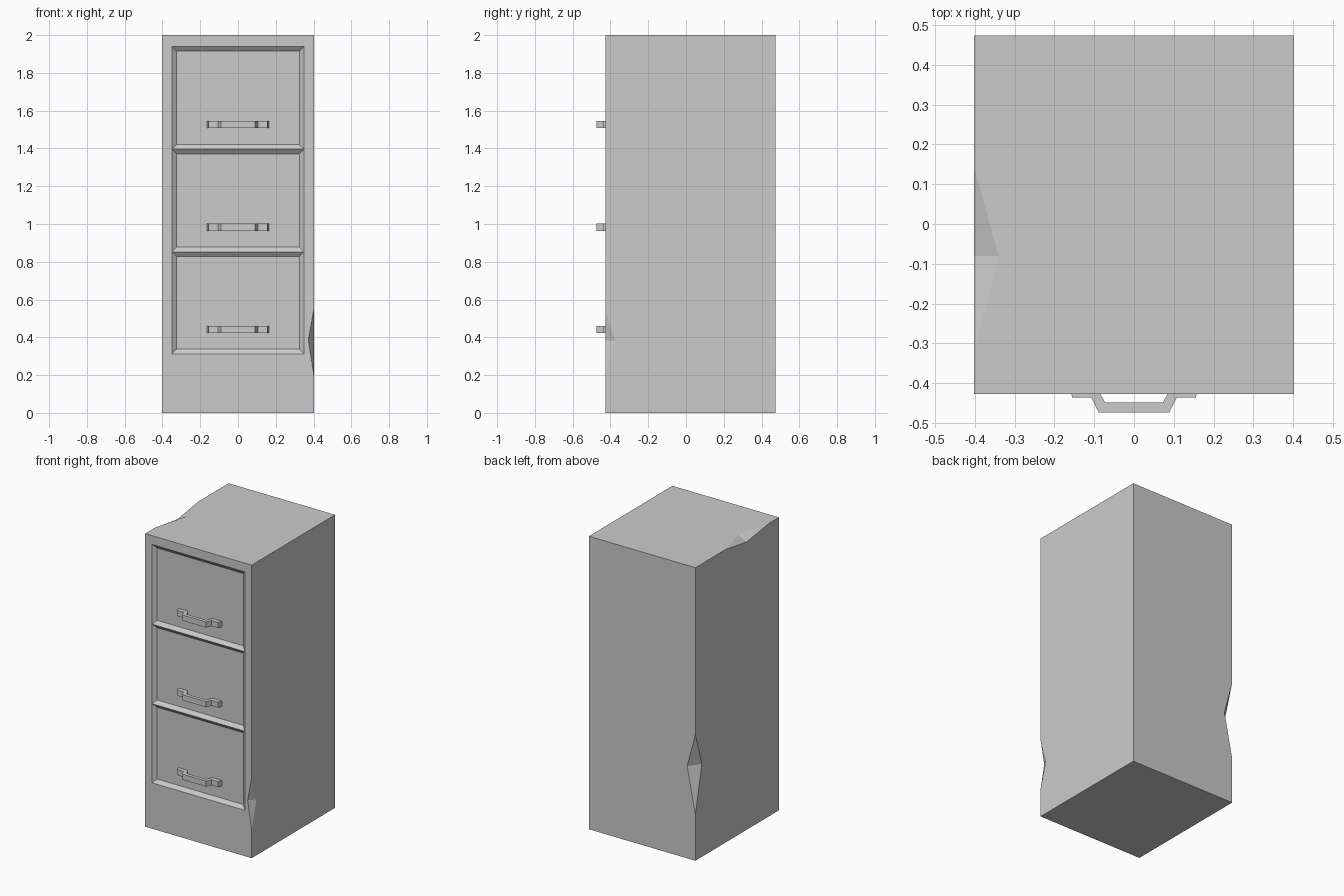
import bpy, bmesh
from mathutils import Vector

if "Cube" in bpy.data.objects:
    bpy.data.objects.remove(bpy.data.objects["Cube"])

W, F, B, H = 0.402, -0.427, 0.473, 2.0      # half width, front, back, height
SEAMS = [0.313, 0.853, 1.396, 1.94]         # drawer edges
DEPTH = 0.02


def finish(bm, name):
    bmesh.ops.recalc_face_normals(bm, faces=bm.faces[:])
    mesh = bpy.data.meshes.new(name)
    bm.to_mesh(mesh)
    bm.free()
    ob = bpy.data.objects.new(name, mesh)
    bpy.context.collection.objects.link(ob)
    return ob


def dent_cutter(name, e1, e2, p, q):
    """Wedge notch: e1/e2 on the box edge, p/q on the two faces; enlarged about pq."""
    pts = [Vector(v) for v in (e1, e2, p, q)]
    mid = (pts[2] + pts[3]) / 2
    bm = bmesh.new()
    v = [bm.verts.new(mid + (c - mid) * 1.5) for c in pts]
    for f in ((0, 1, 2), (0, 1, 3), (0, 2, 3), (1, 2, 3)):
        bm.faces.new([v[i] for i in f])
    ob = finish(bm, name)
    ob.hide_render = True
    ob.hide_set(True)
    return ob


# Cabinet body with three sunken drawer fronts
bm = bmesh.new()
bmesh.ops.create_cube(bm, size=1)
for v in bm.verts:
    v.co = (v.co.x * 2 * W, F if v.co.y < 0 else B, H if v.co.z > 0 else 0)
cuts = [((x, 0, 0), (1, 0, 0)) for x in (-0.35, 0.35)]
cuts += [((0, 0, z), (0, 0, 1)) for z in SEAMS]
for co, no in cuts:
    bmesh.ops.bisect_plane(bm, geom=bm.verts[:] + bm.edges[:] + bm.faces[:],
                           plane_co=co, plane_no=no)
bm.normal_update()
drawers = []
for f in bm.faces:
    c = f.calc_center_median()
    if abs(c.y - F) < 1e-4 and abs(c.x) < 0.3 and SEAMS[0] < c.z < SEAMS[-1]:
        drawers.append(f)
for f in drawers:
    bmesh.ops.inset_individual(bm, faces=[f], thickness=0.025, depth=-DEPTH,
                               use_even_offset=True)
cabinet = finish(bm, "cabinet_body")

# Dents in three edges
dents = [
    dent_cutter("front_dent_cutter", (W, F, 0.55), (W, F, 0.195),
                (0.372, F, 0.387), (W, -0.375, 0.38)),
    dent_cutter("top_dent_cutter", (-W, 0.145, H), (-W, -0.32, H),
                (-0.34, -0.08, H), (-W, -0.08, 1.965)),
    dent_cutter("back_dent_cutter", (-W, B, 0.86), (-W, B, 0.315),
                (-0.34, B, 0.628), (-W, 0.403, 0.635)),
]
for d in dents:
    m = cabinet.modifiers.new(d.name, 'BOOLEAN')
    m.operation = 'DIFFERENCE'
    m.solver = 'EXACT'
    m.object = d

# Drawer handles: bent strap profile, mirrored and extruded upward
base = F + DEPTH
half = [(0.163, base), (0.155, -0.436), (0.107, -0.436), (0.089, -0.473)]
inner = [(0.072, -0.449), (0.096, base)]
profile = half + [(-x, y) for x, y in reversed(half)]
profile += [(-x, y) for x, y in reversed(inner)] + inner
for i, z in enumerate((0.441, 0.983, 1.527)):
    bm = bmesh.new()
    face = bm.faces.new([bm.verts.new((x, y, z - 0.019)) for x, y in profile])
    ext = bmesh.ops.extrude_face_region(bm, geom=[face])
    bmesh.ops.translate(bm, vec=(0, 0, 0.038),
                        verts=[g for g in ext["geom"] if isinstance(g, bmesh.types.BMVert)])
    finish(bm, f"drawer_handle_{i + 1}")
